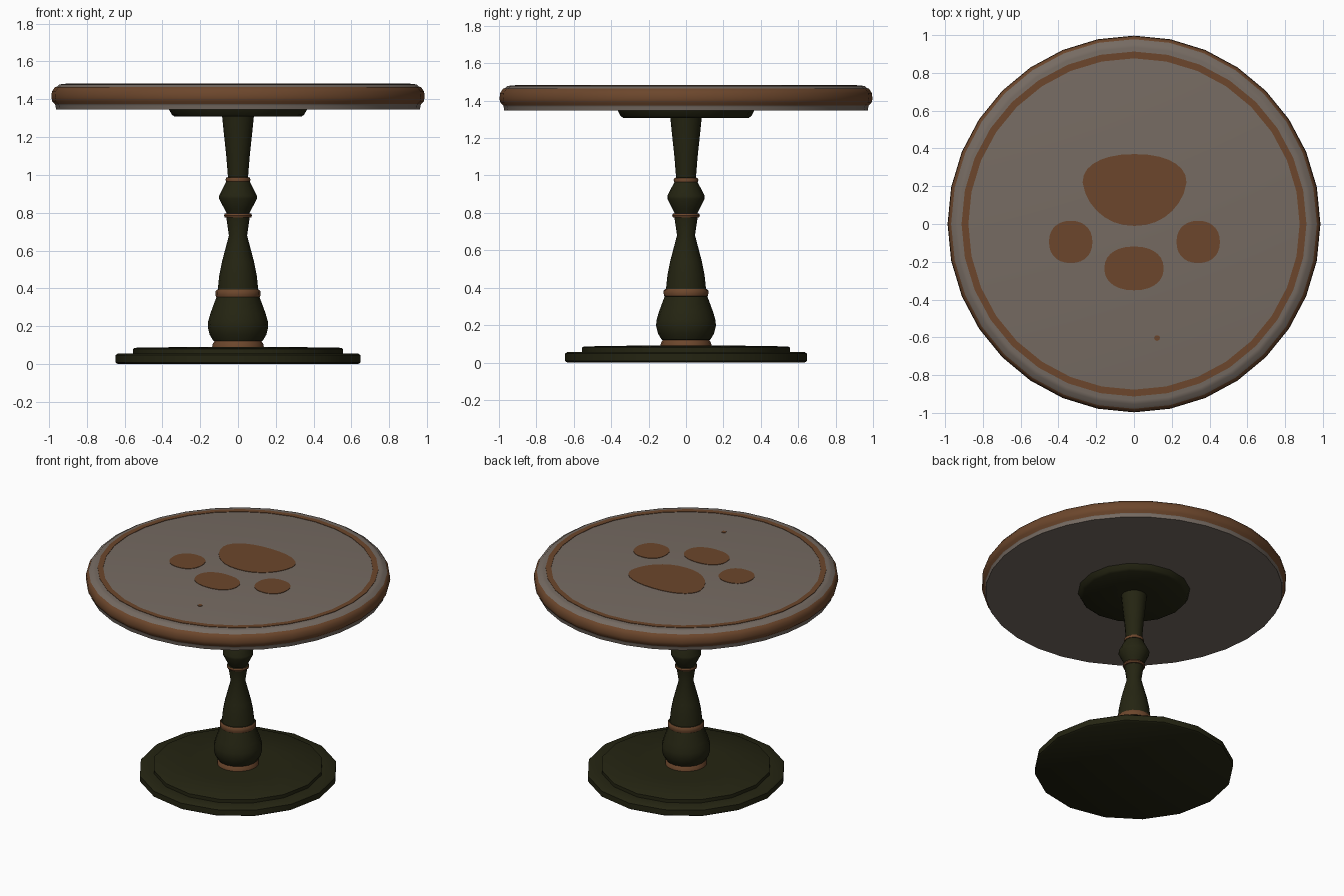
import bpy, bmesh, math
from math import sin, cos, pi

if "Cube" in bpy.data.objects:
    bpy.data.objects.remove(bpy.data.objects["Cube"])


def material(name, rgb):
    m = bpy.data.materials.new(name)
    m.diffuse_color = (*rgb, 1)
    m.use_nodes = True
    m.node_tree.nodes["Principled BSDF"].inputs["Base Color"].default_value = m.diffuse_color
    return m


GREY = material("warm grey", (0.180, 0.146, 0.122))
BROWN = material("wood brown", (0.150, 0.062, 0.025))
DARK = material("dark olive", (0.018, 0.018, 0.006))


def finish(bm, name, mats, angle=40):
    bmesh.ops.recalc_face_normals(bm, faces=bm.faces)
    me = bpy.data.meshes.new(name)
    bm.to_mesh(me)
    bm.free()
    for m in mats:
        me.materials.append(m)
    ob = bpy.data.objects.new(name, me)
    bpy.context.collection.objects.link(ob)
    bpy.context.view_layer.objects.active = ob
    ob.select_set(True)
    bpy.ops.object.shade_smooth_by_angle(angle=math.radians(angle))
    ob.select_set(False)
    return ob


def lathe(name, profile, sides, mats, bands=(), sx=1.0, angle=40):
    """Turn (radius, z) points; bands are z ranges that take the second material."""
    bm = bmesh.new()
    rings = [[bm.verts.new((r * cos(2 * pi * i / sides) * sx, r * sin(2 * pi * i / sides), z))
              for i in range(sides)] for r, z in profile]
    for (a, b), (p, q) in zip(zip(rings, rings[1:]), zip(profile, profile[1:])):
        mid = (p[1] + q[1]) / 2
        idx = int(any(lo < mid < hi for lo, hi in bands))
        for i in range(sides):
            j = (i + 1) % sides
            bm.faces.new((a[i], a[j], b[j], b[i])).material_index = idx
    bm.faces.new(rings[0])
    bm.faces.new(rings[-1])
    return finish(bm, name, mats, angle)


# Stepped foot
lathe("foot", [(0.635, 0), (0.647, 0.008), (0.647, 0.047), (0.635, 0.056), (0.555, 0.056),
               (0.555, 0.08), (0.545, 0.086), (0.29, 0.09), (0.12, 0.09)], 16, [DARK])

# Turned column with brown collars
lathe("column", [
    (0.137, 0.088), (0.134, 0.105), (0.124, 0.121), (0.13, 0.122), (0.15, 0.155), (0.16, 0.195),
    (0.158, 0.225), (0.145, 0.27), (0.114, 0.354),
    (0.116, 0.355), (0.119, 0.366), (0.119, 0.384), (0.112, 0.393),
    (0.107, 0.394), (0.099, 0.47), (0.085, 0.54), (0.048, 0.68), (0.062, 0.775),
    (0.07, 0.776), (0.074, 0.785), (0.07, 0.796),
    (0.06, 0.797), (0.072, 0.82), (0.1, 0.875), (0.1, 0.89), (0.062, 0.965),
    (0.064, 0.966), (0.066, 0.976), (0.062, 0.987),
    (0.053, 0.988), (0.062, 1.1), (0.078, 1.25), (0.085, 1.32)], 16, [DARK, BROWN],
    [(0.08, 0.1215), (0.3545, 0.3935), (0.7755, 0.7965), (0.9655, 0.9875)])

# Support plate under the top
lathe("support_plate", [(0.08, 1.308), (0.335, 1.308), (0.35, 1.318), (0.365, 1.347)], 16, [DARK])

# Round top with a bulging brown rim
lathe("table_top", [
    (0.972, 1.347), (0.975, 1.366), (0.977, 1.374), (0.992, 1.388), (0.997, 1.41),
    (0.994, 1.44), (0.978, 1.464), (0.965, 1.468), (0.955, 1.478), (0.935, 1.481)],
    32, [GREY, BROWN], [(1.375, 1.4655)], sx=0.99)

# Inlaid ring
bm = bmesh.new()
S, N = [(0.877, 1.480), (0.877, 1.484), (0.913, 1.484), (0.913, 1.480)], 32
loops = [[bm.verts.new((r * cos(2 * pi * i / N), r * sin(2 * pi * i / N), z))
          for i in range(N)] for r, z in S]
for k in range(4):
    for i in range(N):
        j, m = (i + 1) % N, (k + 1) % 4
        bm.faces.new((loops[k][i], loops[k][j], loops[m][j], loops[m][i]))
finish(bm, "inlay_ring", [BROWN])


# Inlaid spots: top and bottom halves can differ, taper narrows the lower side
def spot(name, cx, cy, rx, up, down, taper=0.0, power=0.9, n=28):
    bm = bmesh.new()
    vs = []
    for i in range(n):
        c, s = cos(2 * pi * i / n), sin(2 * pi * i / n)
        x = rx * math.copysign(abs(c) ** power, c) * (1 + taper * min(s, 0))
        y = (up if s > 0 else down) * math.copysign(abs(s) ** power, s)
        vs.append(bm.verts.new((cx + x, cy + y, 1.480)))
    f = bm.faces.new(vs)
    ext = bmesh.ops.extrude_face_region(bm, geom=[f])["geom"]
    bmesh.ops.translate(bm, vec=(0, 0, 0.004),
                        verts=[v for v in ext if isinstance(v, bmesh.types.BMVert)])
    finish(bm, name, [BROWN])


spot("large_spot", 0.003, 0.22, 0.275, 0.15, 0.23, 0.15)
spot("left_spot", -0.335, -0.095, 0.115, 0.112, 0.112)
spot("right_spot", 0.34, -0.095, 0.115, 0.112, 0.112)
spot("lower_spot", 0.0, -0.235, 0.157, 0.116, 0.116)
spot("tiny_spot", 0.122, -0.603, 0.016, 0.014, 0.016, n=8, power=1.0)
